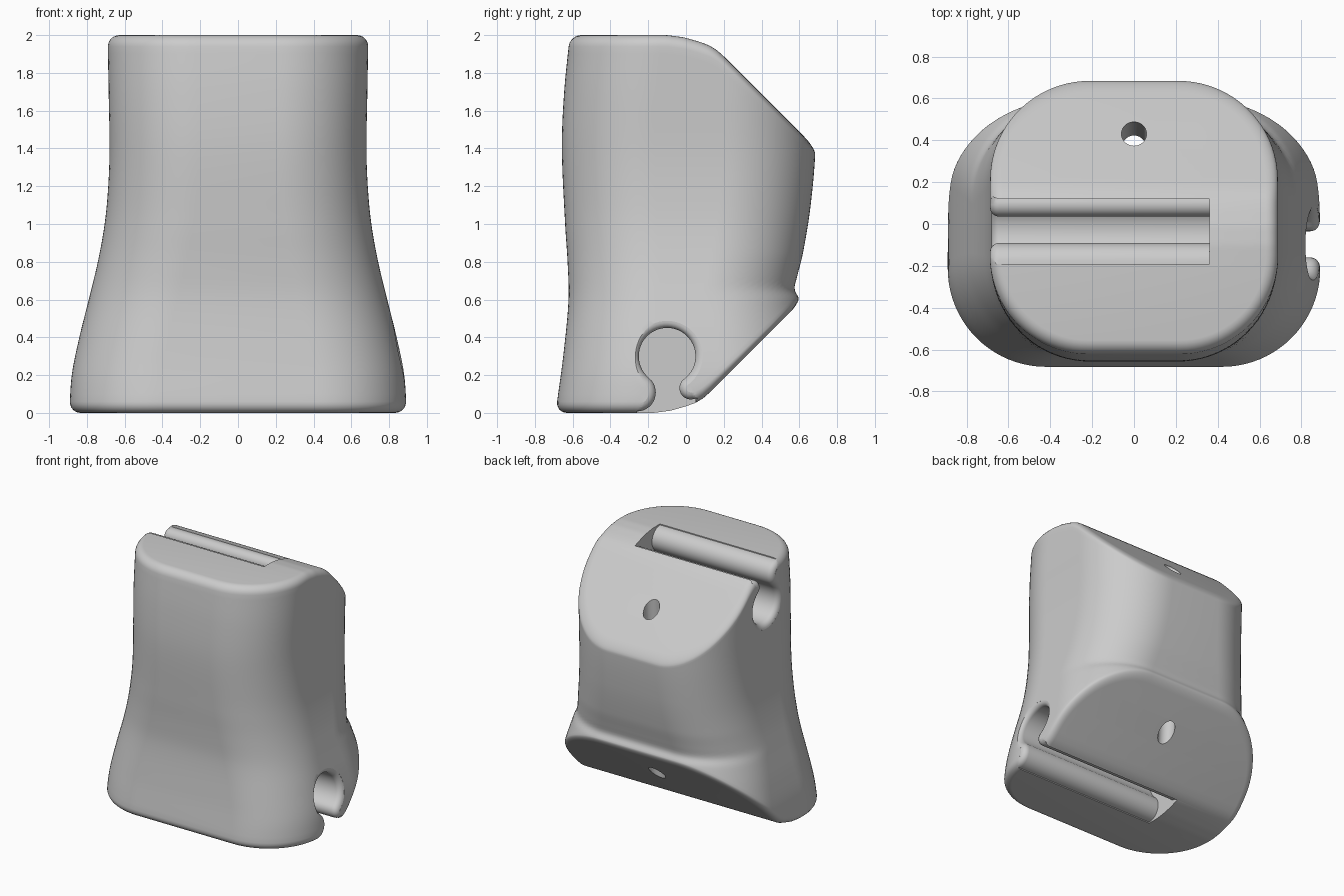
import bpy, bmesh, math
from math import sin, cos, pi

if "Cube" in bpy.data.objects:
    bpy.data.objects.remove(bpy.data.objects["Cube"])

SHIFT = 0.07   # the top end is the bottom end turned over and moved back
HALF_WIDTH = [(0, .893), (.2, .88), (.4, .84), (.6, .79), (.8, .742), (1, .706),
              (1.2, .687), (1.4, .68), (1.7, .685), (2, .69)]
FRONT = [(0, .69), (.1, .677), (.3, .65), (.6, .622), (.8, .627), (1, .64),
         (1.4, .657), (1.7, .645), (2, .615)]
BACK = [(0, .7), (.4, .64), (.6, .6), (.655, .575), (.72, .588), (.85, .62),
        (1.1, .66), (1.4, .685), (2, .69)]
END = [(-.17, 0), (-.08, .012), (0, .035), (.05, .053), (.09, .077), (.13, .112), (.8, .782)]


def linear(table, t):
    t = min(max(t, table[0][0]), table[-1][0])
    for (a, p), (b, q) in zip(table, table[1:]):
        if t <= b:
            return p + (q - p) * (t - a) / (b - a)


def smooth(table, t):
    """Cubic interpolation of a table of (height, value)."""
    t = min(max(t, table[0][0]), table[-1][0])
    last = len(table) - 1

    def slope(i):
        (a, p), (b, q) = table[max(i - 1, 0)], table[min(i + 1, last)]
        return (q - p) / (b - a)
    for i in range(last):
        (a, p), (b, q) = table[i], table[i + 1]
        if t <= b:
            h = b - a
            s = (t - a) / h
            return (p * (1 + 2 * s) * (1 - s) ** 2 + q * s * s * (3 - 2 * s)
                    + h * s * (1 - s) * (slope(i) * (1 - s) - slope(i + 1) * s))


def bottom(y):
    return linear(END, y)


def top(y):
    return 2 - linear(END, y - SHIFT)


# Right half of the outline: front corner, straight side, back corner
ARC, SIDE, RADIUS = 20, 20, .47
STEPS = ([("front", i / ARC) for i in range(ARC + 1)]
         + [("side", i / SIDE) for i in range(1, SIDE)]
         + [("back", i / ARC) for i in range(ARC + 1)])


def outline(step, z, inset):
    kind, t = step
    w, f, b = smooth(HALF_WIDTH, z), smooth(FRONT, z), smooth(BACK, z)
    r = RADIUS - inset
    low, high = RADIUS - f, b - RADIUS
    if kind == "side":
        return w - inset, low + (high - low) * t
    angle = t * pi / 2
    if kind == "front":
        return w - RADIUS + r * sin(angle), low - r * cos(angle)
    return w - RADIUS + r * cos(angle), high + r * sin(angle)


def wall_point(step, inset, height):
    """Point of the outline whose height is a function of its own depth y."""
    z = 1
    for _ in range(25):
        x, y = outline(step, z, inset)
        z = height(y)
    x, y = outline(step, z, inset)
    return x, y, z


def rim(y):
    return linear([(.1, .06), (.45, .035)], y)


def new_object(name, bm):
    bmesh.ops.recalc_face_normals(bm, faces=bm.faces)
    mesh = bpy.data.meshes.new(name)
    bm.to_mesh(mesh)
    bm.free()
    obj = bpy.data.objects.new(name, mesh)
    bpy.context.collection.objects.link(obj)
    return obj


def make_body():
    layers = []
    bends = [i / 6 * pi / 2 for i in range(6)]
    for a in bends:                       # rounded lower rim
        layers.append((.06 * (1 - sin(a)),
                       lambda y, a=a: bottom(y) + rim(y) * (1 - cos(a))))
    for i in range(49):                   # wall
        layers.append((0, lambda y, t=i / 48: (bottom(y) + rim(y)) * (1 - t)
                       + (top(y) - rim(y)) * t))
    for a in reversed(bends):             # rounded upper rim
        layers.append((.06 * (1 - sin(a)),
                       lambda y, a=a: top(y) - rim(y) * (1 - cos(a))))
    bm = bmesh.new()
    rings = []
    for inset, height in layers:
        half = [wall_point(s, inset, height) for s in STEPS]
        right = [bm.verts.new(p) for p in half]
        left = [bm.verts.new((-x, y, z)) for x, y, z in half]
        rings.append(right + left[::-1])
    n = len(rings[0])
    for a, b in zip(rings, rings[1:]):
        for i in range(n):
            j = (i + 1) % n
            bm.faces.new((a[i], a[j], b[j], b[i]))
    for ring in (rings[0], rings[-1]):    # end faces in strips across the width
        for i in range(n // 2 - 1):
            bm.faces.new((ring[i], ring[i + 1], ring[n - 2 - i], ring[n - 1 - i]))
    return new_object("body", bm)


def arc(cy, cz, r, start, end, count):
    return [(cy + r * cos(start + (end - start) * i / count),
             cz + r * sin(start + (end - start) * i / count)) for i in range(count + 1)]


def keyhole():
    """Round channel with a narrow neck and rounded lips, as (y, z)."""
    cy, cz, r = -.1, .3, .15
    r1, r2 = .1, .06
    y1, y2 = -.16 - r1, -.035 + r2
    z1 = cz - math.sqrt((r + r1) ** 2 - (cy - y1) ** 2)
    z2 = cz - math.sqrt((r + r2) ** 2 - (y2 - cy) ** 2)
    t1 = math.atan2(cz - z1, cy - y1)
    t2 = math.atan2(cz - z2, cy - y2)
    pts = arc(y1, z1, r1, -pi / 2, t1, 14)
    pts += arc(cy, cz, r, t1 + pi, t2 - pi, 40)[1:]
    pts += arc(y2, z2, r2, t2, pi * 1.64, 12)[1:]
    return [(pts[0][0], -.2)] + pts + [(pts[-1][0], -.2)]


def make_slot(name, turned):
    pts = keyhole()
    n = len(pts)
    normals = []
    for i in range(n):
        (a, b), (c, d) = pts[i - 1], pts[(i + 1) % n]
        length = math.hypot(c - a, d - b)
        normals.append(((b - d) / length, (c - a) / length))
    flare = .045
    bm = bmesh.new()

    def section(offset, place):
        ring = []
        for (y, z), (ny, nz) in zip(pts, normals):
            y, z = y + ny * offset, z + nz * offset
            x = place(smooth(HALF_WIDTH, 2 - z if turned else z))
            ring.append(bm.verts.new((-x, y + SHIFT, 2 - z) if turned else (x, y, z)))
        return ring
    rings = [section(0, lambda w: -.36)]
    for i in range(7):                    # flared mouth
        a = i / 6 * 1.4
        rings.append(section(flare * (1 - cos(a)), lambda w: w - flare + flare * sin(a)))
    rings.append(section(flare * (1 - cos(1.4)), lambda w: w + .3))
    for a, b in zip(rings, rings[1:]):
        for i in range(n):
            j = (i + 1) % n
            bm.faces.new((a[i], a[j], b[j], b[i]))
    bm.faces.new(rings[0])
    bm.faces.new(rings[-1])
    bmesh.ops.triangulate(bm, faces=bm.faces)
    return new_object(name, bm)


def make_hole():
    """Slightly leaning bore through both sloped faces."""
    bm = bmesh.new()
    bmesh.ops.create_cone(bm, cap_ends=True, segments=40, radius1=.06, radius2=.06, depth=2.4)
    for v in bm.verts:
        v.co.y += .395 + .054 * v.co.z
        v.co.z += 1
    return new_object("bore_cutter", bm)


body = make_body()
bpy.context.view_layer.objects.active = body
body.select_set(True)
for cutter in (make_slot("lower_slot_cutter", False), make_slot("upper_slot_cutter", True),
               make_hole()):
    cutter.hide_render = True
    mod = body.modifiers.new("cut", "BOOLEAN")
    mod.operation, mod.solver, mod.object = "DIFFERENCE", "EXACT", cutter
    bpy.ops.object.modifier_apply(modifier=mod.name)
    bpy.data.objects.remove(cutter)
bpy.ops.object.shade_smooth_by_angle(angle=math.radians(32))

grey = bpy.data.materials.new("plain grey")
grey.use_nodes = True
grey.diffuse_color = (.6, .6, .6, 1)
grey.node_tree.nodes["Principled BSDF"].inputs["Base Color"].default_value = (.6, .6, .6, 1)
body.data.materials.clear()
body.data.materials.append(grey)
